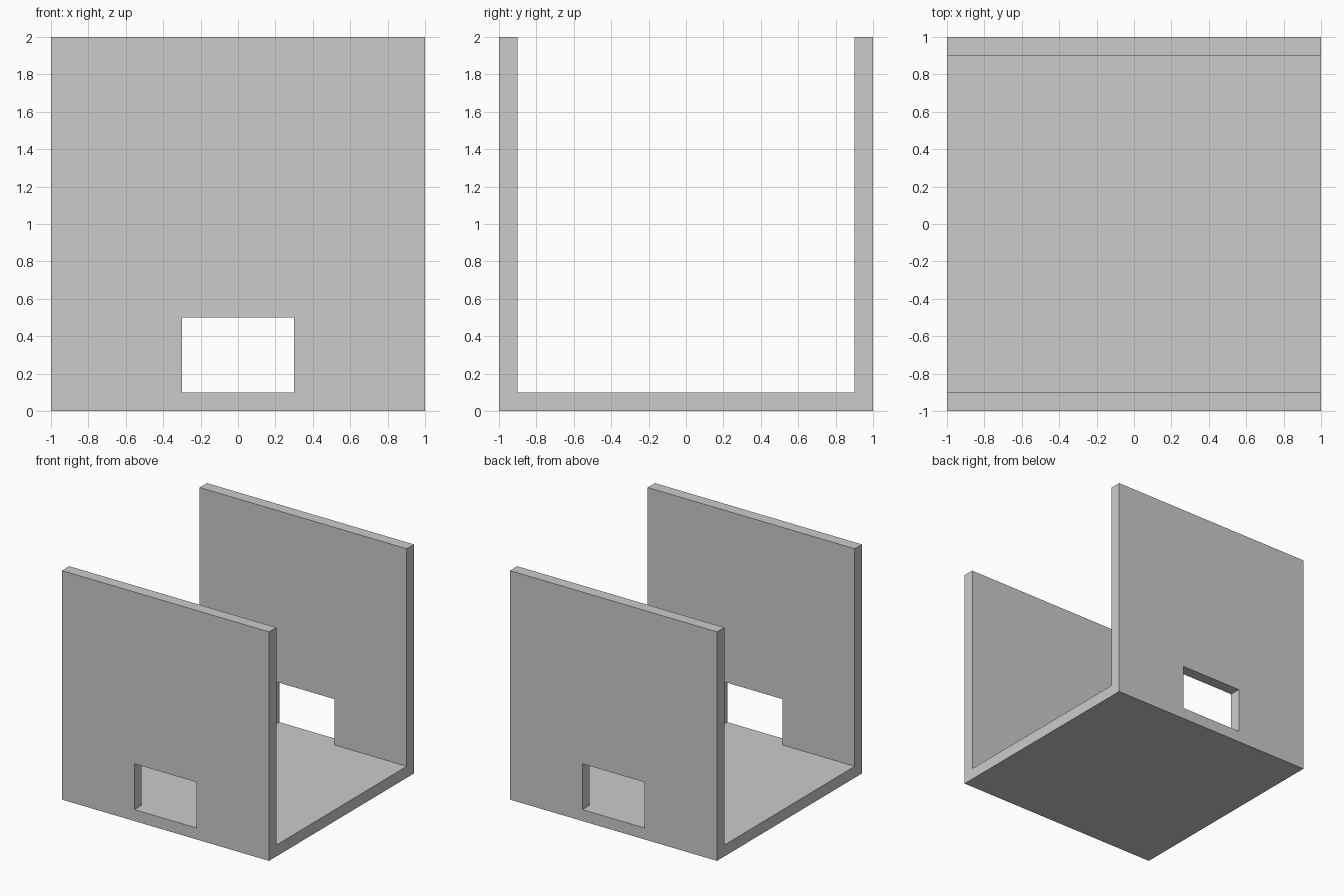
import bpy
import bmesh

if "Cube" in bpy.data.objects:
    bpy.data.objects.remove(bpy.data.objects["Cube"])

# Cut lines of the body along each axis: outer edges, wall thickness, openings
XS = [-1.0, -0.3, 0.3, 1.0]
YS = [-1.0, -0.9, 0.9, 1.0]
ZS = [0.0, 0.1, 0.5, 2.0]


def solid(i, j, k):
    """True where the body is filled: floor, or a wall outside its opening."""
    if not all(0 <= n <= 2 for n in (i, j, k)):
        return False
    floor = k == 0
    wall = j != 1
    opening = i == 1 and k == 1
    return floor or (wall and not opening)


bm = bmesh.new()
verts = {}


def vert(key):
    if key not in verts:
        i, j, k = key
        verts[key] = bm.verts.new((XS[i], YS[j], ZS[k]))
    return verts[key]


# One outward face wherever a filled block meets empty space
for cell in [(i, j, k) for i in range(3) for j in range(3) for k in range(3)]:
    if not solid(*cell):
        continue
    for axis in range(3):
        u, v = (axis + 1) % 3, (axis + 2) % 3
        for side in (0, 1):
            neighbour = list(cell)
            neighbour[axis] += 2 * side - 1
            if solid(*neighbour):
                continue
            corners = []
            for du, dv in ((0, 0), (1, 0), (1, 1), (0, 1)):
                c = list(cell)
                c[axis] += side
                c[u] += du
                c[v] += dv
                corners.append(vert(tuple(c)))
            bm.faces.new(corners if side else corners[::-1])

# Floor with two upright walls, each with a low rectangular opening
mesh = bpy.data.meshes.new("channel_body")
bm.to_mesh(mesh)
bm.free()
body = bpy.data.objects.new("channel_body", mesh)
bpy.context.collection.objects.link(body)
